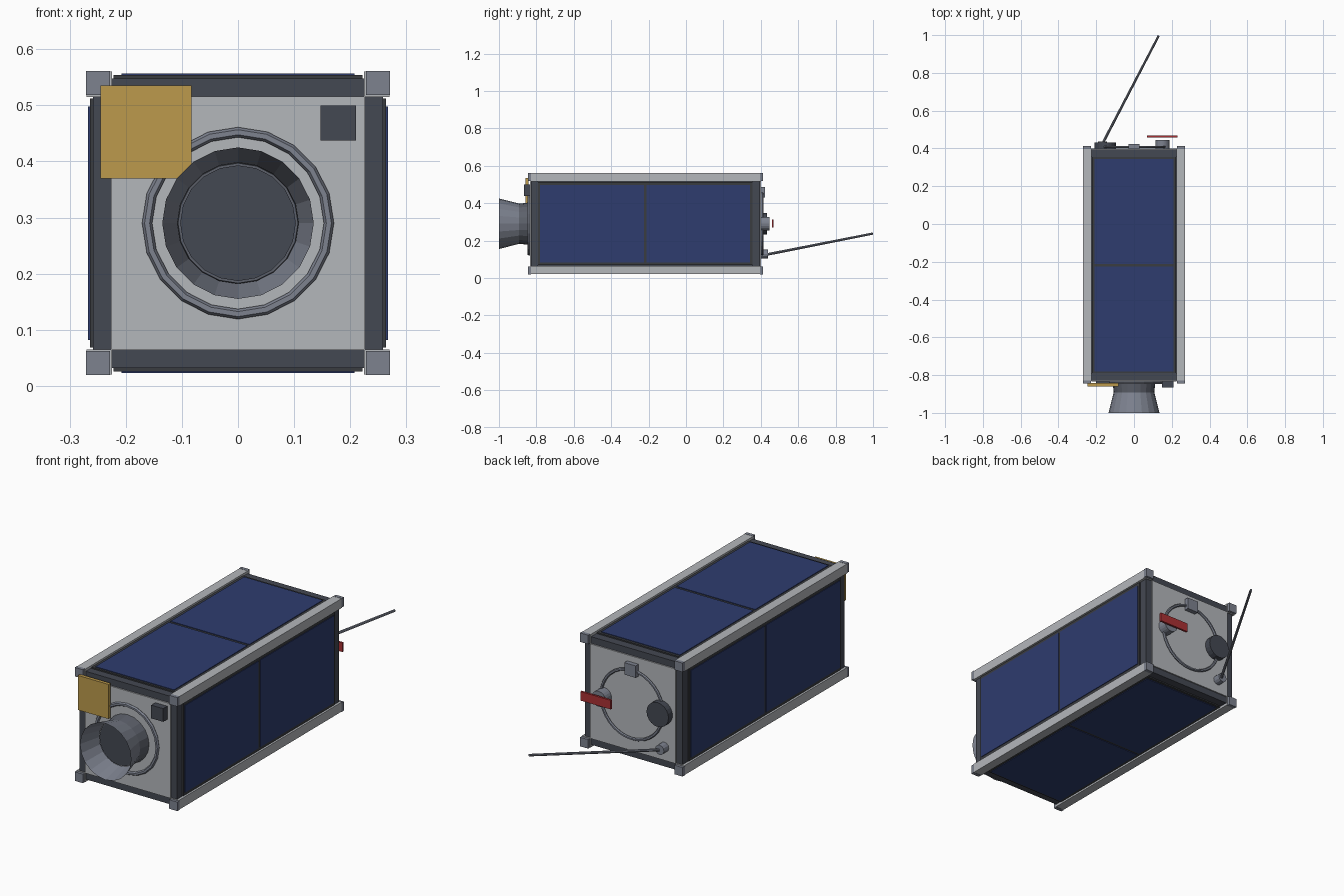
import bpy, bmesh, math
from mathutils import Vector

if "Cube" in bpy.data.objects:
    bpy.data.objects.remove(bpy.data.objects["Cube"])

CZ = 0.29          # height of the long axis
SIDES = 20


def material(name, r, g, b):
    def lin(c):
        c /= 255
        return c / 12.92 if c <= 0.04045 else ((c + 0.055) / 1.055) ** 2.4
    m = bpy.data.materials.new(name)
    m.diffuse_color = (lin(r), lin(g), lin(b), 1)
    m.use_nodes = True
    m.node_tree.nodes["Principled BSDF"].inputs["Base Color"].default_value = m.diffuse_color
    return m


LIGHT = material("light_aluminium", 180, 183, 187)
GREY = material("mid_grey", 125, 130, 143)
GUN = material("gunmetal", 92, 96, 106)
DARK = material("dark_frame", 68, 72, 82)
BOARD = material("panel_board", 58, 60, 64)
BLUE = material("solar_blue", 46, 60, 110)
GOLD = material("gold", 188, 154, 76)
RED = material("red", 170, 48, 52)


def finish(name, bm, mat):
    me = bpy.data.meshes.new(name)
    bm.to_mesh(me)
    bm.free()
    me.materials.append(mat)
    ob = bpy.data.objects.new(name, me)
    bpy.context.collection.objects.link(ob)
    return ob


def box(name, x, y, z, mat, turn=0):
    """Box from (min, max) ranges; turn spins it about the long axis in quarter turns."""
    bm = bmesh.new()
    bmesh.ops.create_cube(bm, size=1)
    c, s = round(math.cos(turn * math.pi / 2)), round(math.sin(turn * math.pi / 2))
    for v in bm.verts:
        p = [(r[0] + r[1]) / 2 + k * (r[1] - r[0]) for r, k in zip((x, y, z), v.co)]
        dz = p[2] - CZ
        v.co = (p[0] * c - dz * s, p[1], CZ + p[0] * s + dz * c)
    return finish(name, bm, mat)


def lathe(name, profile, mat, cx=0.0, cz=CZ, n=SIDES, loop=False, inward=False):
    """Turn (radius, y) points about an axis along y."""
    bm = bmesh.new()
    rings = []
    for r, y in profile:
        if r == 0:
            rings.append([bm.verts.new((cx, y, cz))] * n)
        else:
            rings.append([bm.verts.new((cx + r * math.sin(2 * math.pi * i / n), y,
                                        cz + r * math.cos(2 * math.pi * i / n))) for i in range(n)])
    pairs = list(zip(rings, rings[1:])) + ([(rings[-1], rings[0])] if loop else [])
    for a, b in pairs:
        for i in range(n):
            j = (i + 1) % n
            vs = list(dict.fromkeys((a[i], a[j], b[j], b[i])))
            bm.faces.new(vs)
    bmesh.ops.recalc_face_normals(bm, faces=bm.faces)
    if inward:
        for f in bm.faces:
            f.normal_update()
            c = f.calc_center_median() - Vector((cx, 0, cz))
            if f.normal.x * c.x + f.normal.z * c.z > 0:
                f.normal_flip()
    return finish(name, bm, mat)


def disc(name, r, y0, y1, mat, cx=0.0, cz=CZ, n=SIDES):
    return lathe(name, [(0, y0), (r, y0), (r, y1), (0, y1)], mat, cx, cz, n)


def hoop(name, R, r, y, mat, n, m=6):
    prof = [(R + r * math.cos(2 * math.pi * k / m), y + r * math.sin(2 * math.pi * k / m)) for k in range(m)]
    return lathe(name, prof, mat, n=n, loop=True)


# Body core
box("body_core", (-0.23, 0.23), (-0.82, 0.39), (CZ - 0.23, CZ + 0.23), DARK)

# Four sides: end frames, panel board and two solar cells
for t in range(4):
    for end, y in (("front", (-0.828, -0.79)), ("back", (0.355, 0.395))):
        box(f"{end}_frame_bar_{t}", (0.22, 0.258), y, (CZ - 0.226, CZ + 0.226), DARK, t)
    box(f"panel_board_{t}", (0.22, 0.264), (-0.79, 0.355), (CZ - 0.222, CZ + 0.222), BOARD, t)
    for i, y in enumerate(((-0.78, -0.225), (-0.212, 0.343))):
        box(f"solar_cell_{t}_{i}", (0.262, 0.267), y, (CZ - 0.208, CZ + 0.208), BLUE, t)
    # Corner rail with end feet
    box(f"corner_rail_{t}", (0.225, 0.27), (-0.832, 0.4), (CZ + 0.225, CZ + 0.27), LIGHT, t)
    for end, y in (("front", (-0.845, -0.828)), ("back", (0.396, 0.413))):
        box(f"{end}_rail_foot_{t}", (0.228, 0.271), y, (CZ + 0.228, CZ + 0.271), GREY, t)

# End plates
box("front_plate", (-0.226, 0.226), (-0.834, -0.82), (CZ - 0.226, CZ + 0.226), LIGHT)
box("back_plate", (-0.226, 0.226), (0.385, 0.401), (CZ - 0.226, CZ + 0.226), LIGHT)

# Front instrument: ring, neck, lens and open hood
hoop("front_ring", 0.162, 0.009, -0.839, GREY, SIDES)
lathe("lens_neck", [(0, -0.893), (0.107, -0.893), (0.114, -0.834), (0, -0.834)], GUN)
disc("lens_face", 0.103, -0.897, -0.89, DARK)
lathe("lens_hood", [(0.135, -1.0), (0.108, -0.893)], GREY, inward=True)

# Front patch antenna and sensor
box("gold_patch", (-0.245, -0.083), (-0.859, -0.843), (0.37, 0.535), GOLD)
box("gold_patch_stand", (-0.2, -0.13), (-0.845, -0.83), (0.42, 0.49), DARK)
box("front_sensor", (0.147, 0.21), (-0.865, -0.83), (0.437, 0.5), DARK)

# Back ring and the parts on it
hoop("back_ring", 0.164, 0.007, 0.408, GREY, 32)
box("ring_block", (-0.03, 0.03), (0.4, 0.423), (0.43, 0.487), GREY)
disc("dark_drum", 0.058, 0.4, 0.432, DARK, cx=-0.152)
disc("grey_drum", 0.037, 0.4, 0.446, GREY, cx=0.15)
box("red_tag", (0.07, 0.23), (0.459, 0.469), (0.27, 0.313), RED)

# Whip antenna
disc("antenna_base", 0.023, 0.4, 0.438, GREY, cx=-0.167, cz=0.128, n=12)
a, b = Vector((-0.167, 0.425, 0.124)), Vector((0.131, 0.997, 0.237))
bm = bmesh.new()
bmesh.ops.create_cone(bm, cap_ends=True, segments=8, radius1=0.007, radius2=0.006, depth=(b - a).length)
bmesh.ops.rotate(bm, verts=bm.verts, matrix=(b - a).to_track_quat('Z', 'Y').to_matrix())
bmesh.ops.translate(bm, verts=bm.verts, vec=(a + b) / 2)
finish("antenna_rod", bm, GREY)
